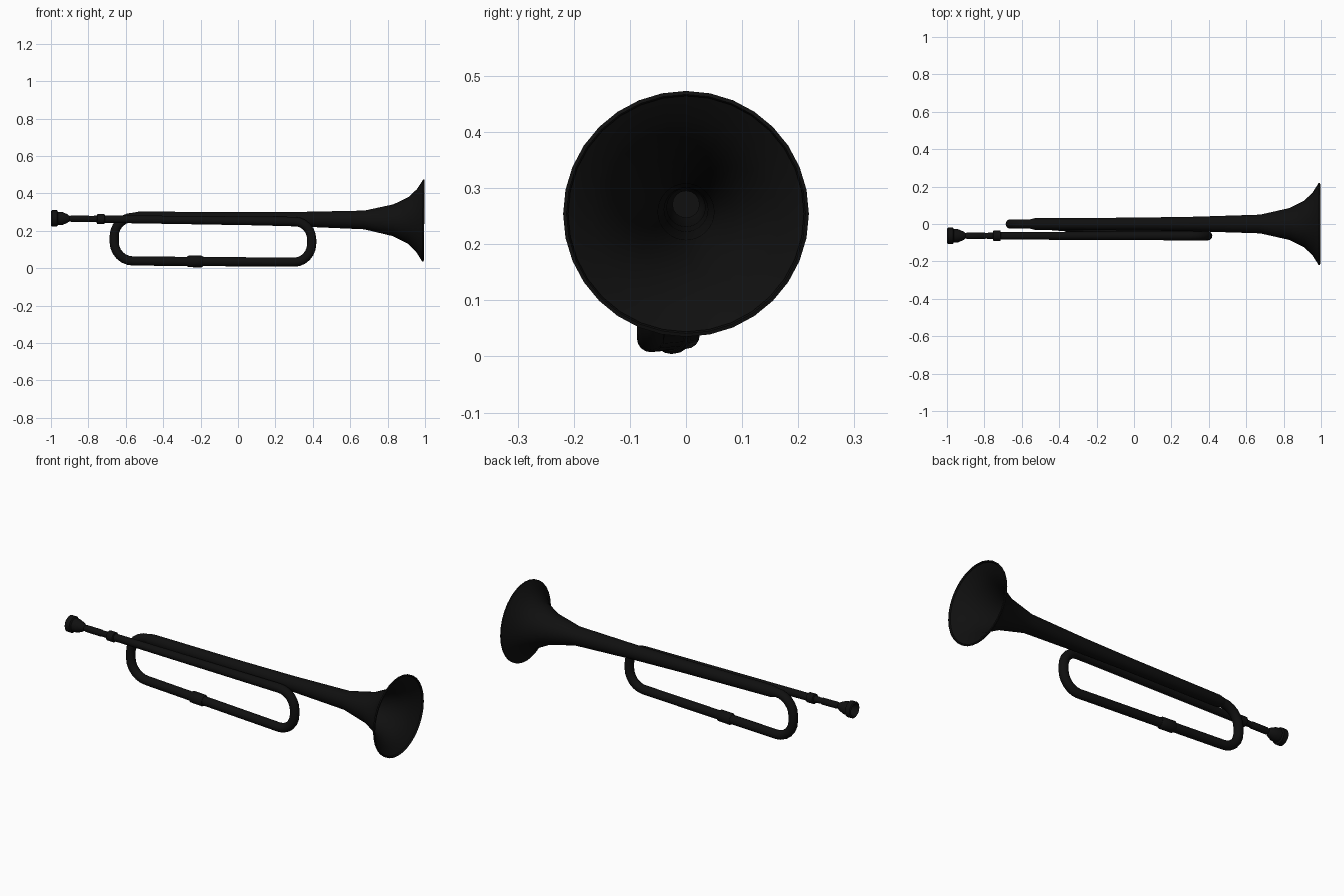
import bpy, bmesh, math
from mathutils import Vector

if "Cube" in bpy.data.objects:
    bpy.data.objects.remove(bpy.data.objects["Cube"])

black = bpy.data.materials.new("black_lacquer")
black.diffuse_color = (0.005, 0.005, 0.005, 1)
black.use_nodes = True
black.node_tree.nodes["Principled BSDF"].inputs["Base Color"].default_value = black.diffuse_color


def finish(name, bm):
    bmesh.ops.recalc_face_normals(bm, faces=bm.faces)
    me = bpy.data.meshes.new(name)
    bm.to_mesh(me)
    bm.free()
    ob = bpy.data.objects.new(name, me)
    bpy.context.collection.objects.link(ob)
    me.materials.append(black)
    bpy.ops.object.select_all(action='DESELECT')
    ob.select_set(True)
    bpy.context.view_layer.objects.active = ob
    bpy.ops.object.shade_smooth_by_angle(angle=math.radians(40))
    return ob


def sweep(name, path, radii, sides=16, cap=(True, True)):
    """Round tube through path points, with one radius per point."""
    pts = [Vector(p) for p in path]
    bm = bmesh.new()
    rings = []
    normal = None
    for i, p in enumerate(pts):
        before = (p - pts[i - 1]) if i else Vector()
        after = (pts[i + 1] - p) if i < len(pts) - 1 else Vector()
        t = (before.normalized() + after.normalized())
        t = t.normalized() if t.length > 1e-4 else before.normalized()
        ref = normal if normal else Vector((0, 1, 0))
        normal = (ref - t * ref.dot(t)).normalized()
        side = t.cross(normal)
        rings.append([bm.verts.new(p + radii[i] * (math.cos(a) * normal + math.sin(a) * side))
                      for a in (k * math.tau / sides for k in range(sides))])
    for r0, r1 in zip(rings, rings[1:]):
        for k in range(sides):
            n = (k + 1) % sides
            bm.faces.new((r0[k], r0[n], r1[n], r1[k]))
    for ring, wanted in ((rings[0], cap[0]), (rings[-1], cap[1])):
        if wanted:
            bm.faces.new(ring)
    return finish(name, bm)


def turned(name, a, b, profile, sides=24, cap=(True, True)):
    """Turned part on the line a-b; profile is (x, radius), always forward in x
    except for folded rims, which use the line direction throughout."""
    a, b = Vector(a), Vector(b)
    d = (b - a) / (b.x - a.x)
    rot = Vector((1, 0, 0)).rotation_difference(d)
    bm = bmesh.new()
    rings = []
    for x, r in profile:
        c = a + d * (x - a.x)
        rings.append([bm.verts.new(c + rot @ Vector((0, r * math.cos(t), r * math.sin(t))))
                      for t in (k * math.tau / sides for k in range(sides))])
    for r0, r1 in zip(rings, rings[1:]):
        for k in range(sides):
            n = (k + 1) % sides
            bm.faces.new((r0[k], r0[n], r1[n], r1[k]))
    for ring, wanted in ((rings[0], cap[0]), (rings[-1], cap[1])):
        if wanted:
            bm.faces.new(ring)
    return finish(name, bm)


def bend(start, end, horizontal_first, y, steps=6):
    """Quarter-ellipse bend in the xz plane, from start to end (x, z)."""
    out = []
    for i in range(steps + 1):
        s = math.sin(i / steps * math.pi / 2)
        c = 1 - math.cos(i / steps * math.pi / 2)
        u, v = (s, c) if horizontal_first else (c, s)
        out.append((start[0] + (end[0] - start[0]) * u, y,
                    start[1] + (end[1] - start[1]) * v))
    return out


LEAD_Y = -0.063
lead_a, lead_b = (-1, LEAD_Y, 0.266), (0.30, LEAD_Y, 0.25)
bell_a, bell_b = (-0.56, 0, 0.272), (0.995, 0, 0.254)

# Flaring bell with a folded rim
turned("bell", bell_a, bell_b,
       [(-0.56, 0.024), (-0.53, 0.031), (0.01, 0.034), (0.33, 0.039), (0.675, 0.05),
        (0.83, 0.085), (0.91, 0.125), (0.955, 0.168), (0.983, 0.212),
        (0.987, 0.219), (0.994, 0.219), (0.996, 0.213), (0.988, 0.210)],
       sides=32, cap=(True, False))

# Lead pipe, both bends and the slanting bottom tube as one run
path = [(-0.73, LEAD_Y, 0.2627)]
path += bend((0.30, 0.25), (0.394, 0.153), True, LEAD_Y)
path += bend((0.394, 0.13), (0.30, 0.032), False, LEAD_Y)
path += bend((-0.56, 0.038), (-0.662, 0.14), True, 0)
path += bend((-0.662, 0.17), (-0.56, 0.272), False, 0)
path.append((-0.5, 0, 0.271))
sweep("main_tubing", path, [0.020] + [0.0245] * (len(path) - 1))

# Joint sleeve on the bottom tube
sleeve = [Vector((0.30, LEAD_Y, 0.032)).lerp(Vector((-0.56, 0, 0.038)), t)
          for t in (0.565, 0.575, 0.655, 0.665)]
sweep("bottom_sleeve", sleeve, [0.026, 0.031, 0.031, 0.026])

# Receiver and ring where the mouthpiece enters
turned("receiver", lead_a, lead_b,
       [(-0.80, 0.015), (-0.755, 0.018), (-0.752, 0.027), (-0.715, 0.027), (-0.712, 0.02)], 16)

# Mouthpiece: hollow cup, rim and shank
turned("mouthpiece", lead_a, lead_b,
       [(-0.945, 0.008), (-0.965, 0.024), (-0.994, 0.032), (-1.0, 0.037), (-0.995, 0.044),
        (-0.968, 0.044), (-0.963, 0.036), (-0.94, 0.035), (-0.912, 0.023), (-0.90, 0.014),
        (-0.89, 0.018), (-0.80, 0.018), (-0.79, 0.014), (-0.74, 0.014)], 20)
